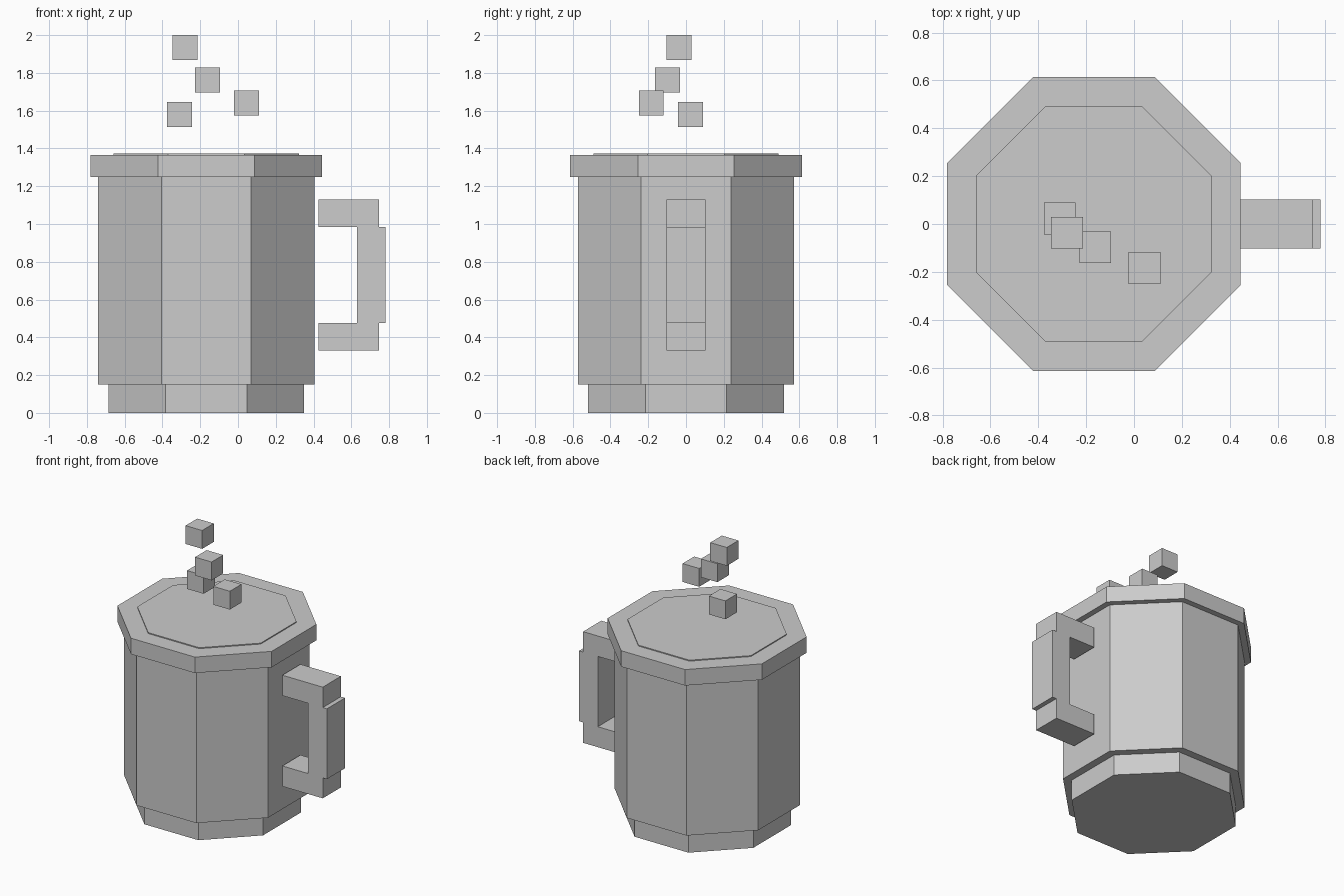
import bpy, bmesh, math
from mathutils import Matrix

if "Cube" in bpy.data.objects:
    bpy.data.objects.remove(bpy.data.objects["Cube"])

grey = bpy.data.materials.new("light_grey")
grey.diffuse_color = (0.604, 0.604, 0.604, 1.0)
grey.use_nodes = True
grey.node_tree.nodes["Principled BSDF"].inputs["Base Color"].default_value = grey.diffuse_color

CX = -0.168  # mug axis


def finish(name, bm, mat=grey):
    me = bpy.data.meshes.new(name)
    bm.to_mesh(me)
    bm.free()
    me.materials.append(mat)
    ob = bpy.data.objects.new(name, me)
    bpy.context.scene.collection.objects.link(ob)
    return ob


def octagon(name, apothem, z0, z1):
    """Eight-sided solid with flat sides facing the axes."""
    bm = bmesh.new()
    r = apothem / math.cos(math.pi / 8)
    m = Matrix.Translation((CX, 0, (z0 + z1) / 2)) @ Matrix.Rotation(math.pi / 8, 4, 'Z')
    bmesh.ops.create_cone(bm, cap_ends=True, segments=8, radius1=r, radius2=r,
                          depth=z1 - z0, matrix=m)
    # keep a flat side facing each axis whatever the start angle
    if max(abs(v.co.x - CX) for v in bm.verts) > apothem + 0.005:
        bmesh.ops.rotate(bm, verts=bm.verts, cent=(CX, 0, 0),
                         matrix=Matrix.Rotation(math.pi / 8, 3, 'Z'))
    return finish(name, bm)


def box(name, x, y, z):
    """Box from (min, max) ranges."""
    bm = bmesh.new()
    bmesh.ops.create_cube(bm, size=1)
    for v in bm.verts:
        v.co = [(a + b) / 2 + c * (b - a) for (a, b), c in zip((x, y, z), v.co)]
    return finish(name, bm)


# Mug body
octagon("mug_base", 0.518, 0.0, 0.15)
octagon("mug_body", 0.573, 0.15, 1.25)
octagon("mug_rim", 0.614, 1.25, 1.365)
octagon("drink_surface", 0.491, 1.34, 1.372)

# Handle
HY = (-0.103, 0.103)
box("handle_top", (0.425, 0.747), HY, (0.983, 1.13))
box("handle_bottom", (0.425, 0.747), HY, (0.33, 0.477))
box("handle_grip", (0.63, 0.78), HY, (0.477, 0.983))

# Floating steam cubes
S = 0.066
steam = [(-0.31, 0.023, 1.58), (0.044, -0.184, 1.64),
         (-0.162, -0.097, 1.762), (-0.28, -0.036, 1.934)]
for i, p in enumerate(steam):
    box(f"steam_cube_{i + 1}", *[(c - S, c + S) for c in p])
